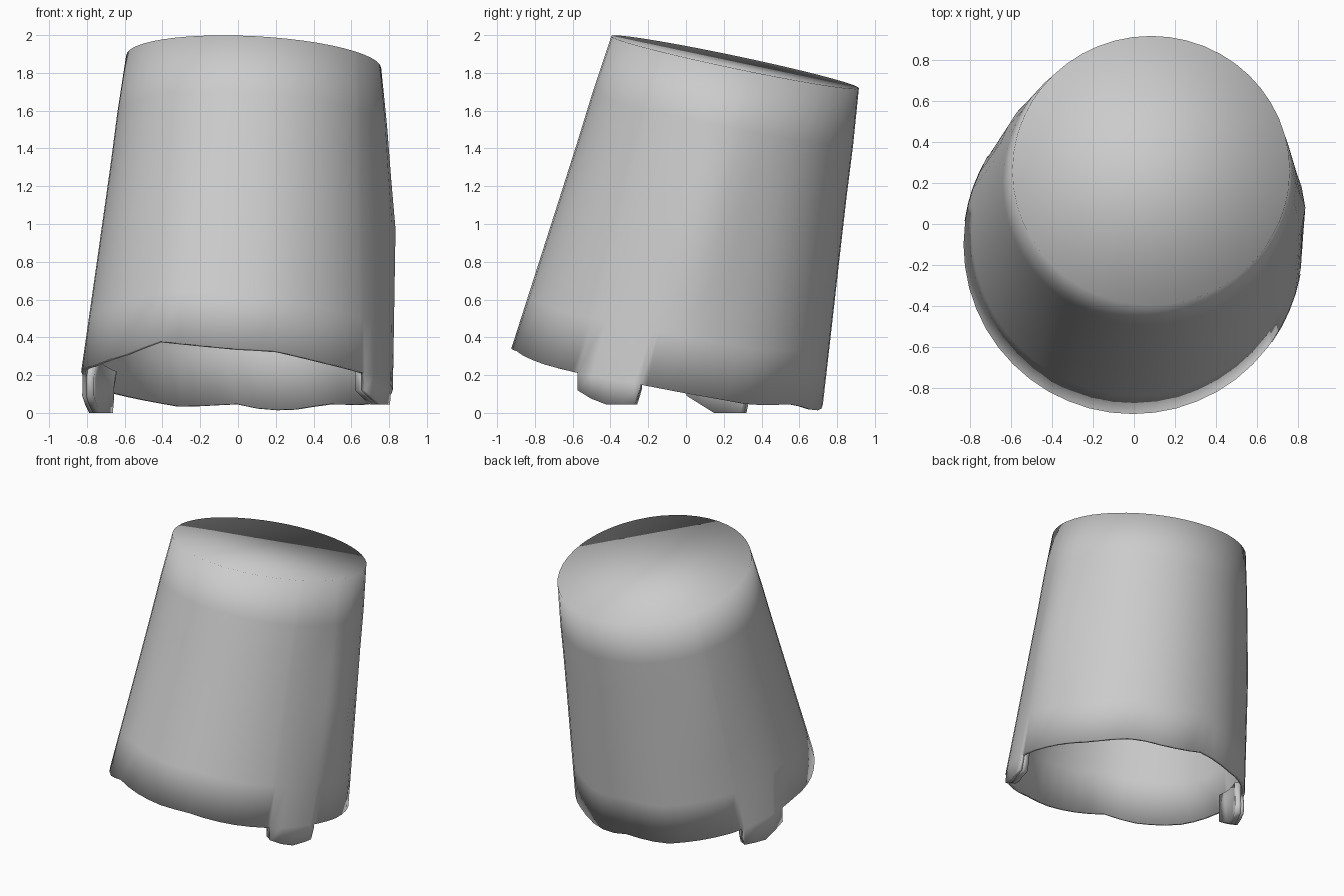
import bpy, bmesh, math

if "Cube" in bpy.data.objects:
    bpy.data.objects.remove(bpy.data.objects["Cube"])

BOT, RB = (-0.005, -0.1), 0.825
TOP, RT, RTY = (0.083, 0.26), 0.675, 0.655

# Ragged rim: (angle in degrees, height)
RIM = [(-180, .22), (-158, .25), (-136, .31), (-120, .38), (-90, .34), (-76, .33),
       (-55, .265), (-40, .225), (-10, .15), (8, .10), (33, .04), (54, .045),
       (70, .012), (80, .015), (90, .045), (111, .03), (142, .10), (165, .17), (180, .22)]

# Tabs hanging below the rim: (angle, lower height)
TABS = {"right_tab": [(-35, .12), (-29, .075), (-23, .045), (-17, .045), (-12, .045), (-10, .13)],
        "left_tab": [(148.5, .06), (149.5, .0), (155, .0), (161, .0), (166, .04), (172, .09)]}


def lerp_table(table, x):
    for (x0, y0), (x1, y1) in zip(table, table[1:]):
        if x0 <= x <= x1:
            return y0 + (y1 - y0) * (x - x0) / (x1 - x0)
    return table[-1][1]


def bump(deg, t):
    """Slight bulges in the wall."""
    b = 0.004 * math.exp(-((t - .82) / .12) ** 2)
    for centre, size in ((0, .045), (142, .02)):
        d = (deg - centre + 180) % 360 - 180
        b += size * math.exp(-(d / 14) ** 2) * max(0, 1 - abs(t - .5) / .5)
    return b


def wall(deg, t, extra=0.0):
    """Point on the leaning wall, t = 0 at the rim and 1 at the closed end."""
    a = math.radians(deg)
    c, s = math.cos(a), math.sin(a)
    xt, yt = TOP[0] + RT * c, TOP[1] + RTY * s
    zt = 1.857 - .21 * (yt - TOP[1]) - .05 * (xt - TOP[0])
    zb = lerp_table(RIM, deg)
    r = bump(deg, t) + extra
    xb, yb = BOT[0] + RB * c, BOT[1] + RB * s
    return (xb + (xt - xb) * t + r * c, yb + (yt - yb) * t + r * s, zb + (zt - zb) * t)


def finish(name, bm, thickness):
    me = bpy.data.meshes.new(name)
    bm.to_mesh(me)
    bm.free()
    ob = bpy.data.objects.new(name, me)
    bpy.context.collection.objects.link(ob)
    for p in me.polygons:
        p.use_smooth = True
    mod = ob.modifiers.new("thickness", 'SOLIDIFY')
    mod.thickness = thickness
    mod.offset = -1
    return ob


# Columns: an even spread, with the tab columns in place of those they cover
angles = [-180 + 7.5 * i for i in range(48)]
for pts in TABS.values():
    angles = [a for a in angles if not pts[0][0] - 2 < a < pts[-1][0] + 2]
    angles += [a for a, z in pts]
angles.sort()
N = len(angles)

# Bucket: tapered leaning wall with a closed upper end
bm = bmesh.new()
rings = [[bm.verts.new(wall(a, t)) for a in angles] for t in (0, .17, .34, .5, .66, .82, 1)]
for lo, hi in zip(rings, rings[1:]):
    for i in range(N):
        j = (i + 1) % N
        bm.faces.new((lo[i], lo[j], hi[j], hi[i]))
bm.faces.new(rings[-1])

# Tab skins: the rim pulled down, one surface with the bucket
for pts in TABS.values():
    start = angles.index(pts[0][0])
    low = [bm.verts.new((*wall(a, 0, .003)[:2], z)) for a, z in pts]
    for k in range(len(pts) - 1):
        up = rings[0][start + k:start + k + 2]
        bm.faces.new((low[k], low[k + 1], up[1], up[0]))
finish("bucket", bm, 0.022)

# Tab backing: thick block on the inside of each tab
for name, pts in TABS.items():
    bm = bmesh.new()
    cols = [(bm.verts.new((*wall(a, 0, -.01)[:2], z)), bm.verts.new(wall(a, 0, -.01)),
             bm.verts.new(wall(a, .06, -.015))) for a, z in pts]
    for a, b in zip(cols, cols[1:]):
        for k in (0, 1):
            bm.faces.new((a[k], b[k], b[k + 1], a[k + 1]))
    ob = finish(name, bm, 0.05)
    bpy.context.view_layer.objects.active = ob
    ob.select_set(True)
    bpy.ops.object.shade_smooth_by_angle(angle=math.radians(50))
    ob.select_set(False)
